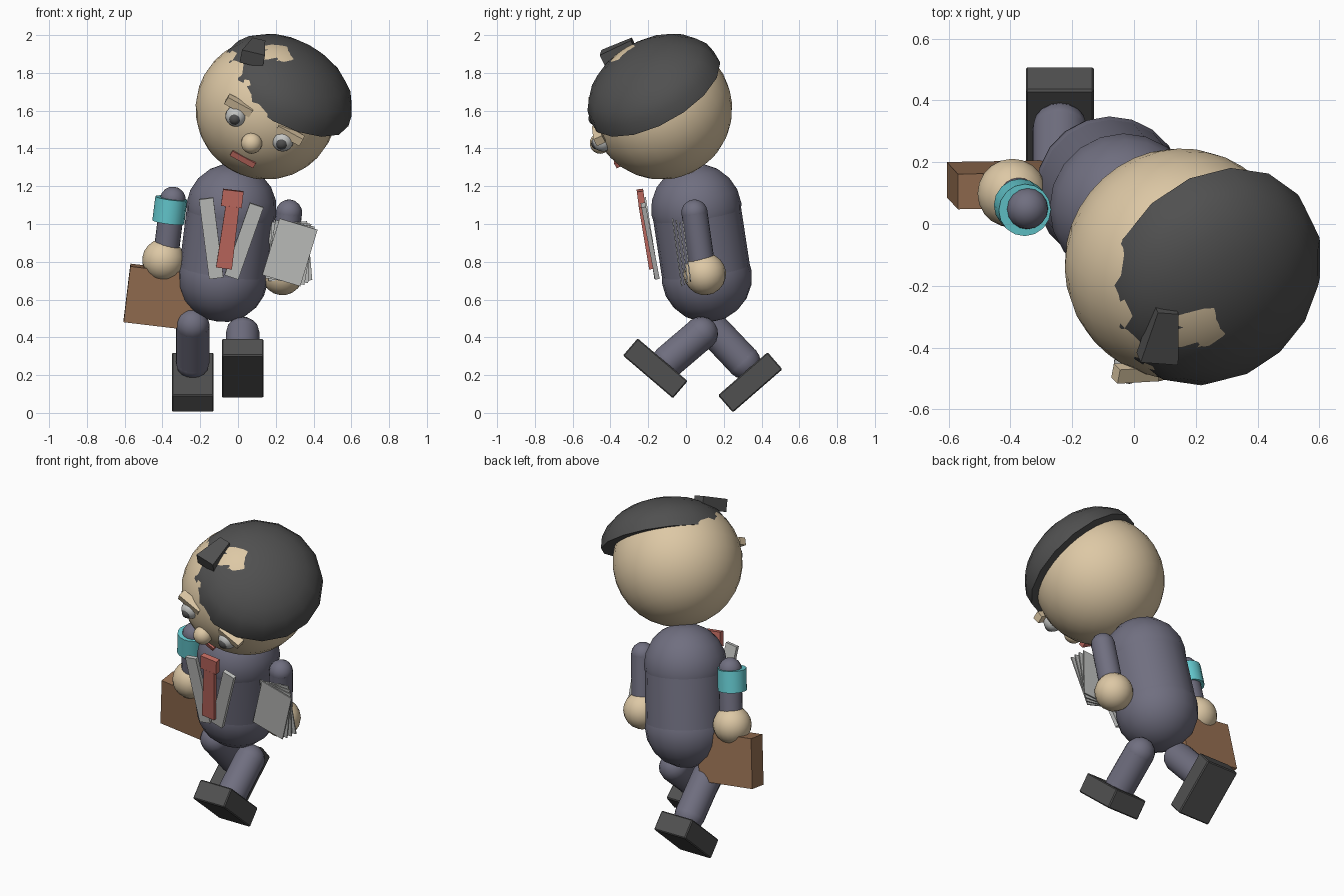
import bpy, bmesh, math
from mathutils import Vector, Matrix

if "Cube" in bpy.data.objects:
    bpy.data.objects.remove(bpy.data.objects["Cube"])


def srgb(r, g, b):
    return tuple((c / 255 / 12.92) if c < 11 else ((c / 255 + 0.055) / 1.055) ** 2.4 for c in (r, g, b)) + (1,)


def material(name, *rgb):
    m = bpy.data.materials.new(name)
    m.diffuse_color = srgb(*rgb)
    m.use_nodes = True
    m.node_tree.nodes["Principled BSDF"].inputs["Base Color"].default_value = m.diffuse_color
    return m


SKIN = material("skin", 221, 200, 165)
SUIT = material("suit_grey_blue", 112, 111, 128)
DARK = material("charcoal", 80, 80, 80)
WHITE = material("paper_white", 196, 197, 195)
RED = material("tie_red", 196, 108, 98)
BROWN = material("case_brown", 152, 113, 83)
TEAL = material("armband_teal", 102, 204, 210)


def frame(up, side):
    """Rotation whose z is up and whose x is close to side."""
    z = Vector(up).normalized()
    x = Vector(side)
    x = (x - z * x.dot(z)).normalized()
    return Matrix((x, z.cross(x), z)).transposed().to_4x4()


BODY = frame((0.12, -0.13, 0.985), (1, 0, 0))
HEAD = frame((0.45, -0.435, 0.78), (0.88, 0.05, -0.47))


def finish(bm, name, mat, matrix, smooth=True):
    bmesh.ops.transform(bm, matrix=matrix, verts=bm.verts)
    bmesh.ops.recalc_face_normals(bm, faces=bm.faces)
    me = bpy.data.meshes.new(name)
    bm.to_mesh(me)
    bm.free()
    me.materials.append(mat)
    if smooth:
        me.polygons.foreach_set("use_smooth", [True] * len(me.polygons))
        me.set_sharp_from_angle(angle=math.radians(35))
    ob = bpy.data.objects.new(name, me)
    bpy.context.collection.objects.link(ob)
    return ob


def ball(name, pos, r, mat, rot=BODY, seg=20):
    bm = bmesh.new()
    bmesh.ops.create_uvsphere(bm, u_segments=seg, v_segments=seg // 2, radius=r)
    return finish(bm, name, mat, Matrix.Translation(pos) @ rot)


def tube(name, a, b, r, mat, seg=20):
    a, b = Vector(a), Vector(b)
    bm = bmesh.new()
    bmesh.ops.create_cone(bm, cap_ends=True, segments=seg, radius1=r, radius2=r, depth=(b - a).length)
    rot = frame(b - a, (1, 0, 0))
    return finish(bm, name, mat, Matrix.Translation((a + b) / 2) @ rot)


def box(name, pos, size, mat, rot=BODY, taper=1.0, bevel=0.0):
    """Box; taper scales the width of its top end."""
    bm = bmesh.new()
    bmesh.ops.create_cube(bm, size=1)
    for v in bm.verts:
        k = taper if v.co.z > 0 else 1
        v.co = Vector((v.co.x * size[0] * k, v.co.y * size[1], v.co.z * size[2]))
    if bevel:
        bmesh.ops.bevel(bm, geom=bm.edges[:], offset=bevel, segments=1, affect='EDGES')
    return finish(bm, name, mat, Matrix.Translation(pos) @ rot, smooth=False)


def limb(name, a, b, r, mat):
    """Rounded limb: a tube with a ball at each end."""
    tube(name, a, b, r * 0.985, mat)
    rot = frame(Vector(b) - Vector(a), (1, 0, 0))
    ball(name + "_top", a, r, mat, rot, 16)
    ball(name + "_end", b, r, mat, rot, 16)


# Torso
chest, belly = (-0.035, 0.055, 1.08), (-0.08, 0.11, 0.72)
tube("torso", belly, chest, 0.235, SUIT)
ball("chest", chest, 0.24, SUIT)
ball("belly", belly, 0.24, SUIT)

# Head
HC, HR = Vector((0.15, -0.13, 1.61)), 0.375
ball("head", HC, HR, SKIN, HEAD, 32)


def on_face(x, z, lift=0.0):
    """Point on the front of the head, pushed outward by lift."""
    dx, dz = x - HC.x, z - HC.z
    d = Vector((dx, -math.sqrt(HR * HR - dx * dx - dz * dz), dz))
    return HC + d * (1 + lift / HR)


# Hair cap: half of a flattened ball, with the crown just showing through
bm = bmesh.new()
bmesh.ops.create_uvsphere(bm, u_segments=16, v_segments=12, radius=1)
geom = bm.verts[:] + bm.edges[:] + bm.faces[:]
bmesh.ops.bisect_plane(bm, geom=geom, dist=1e-4, plane_co=(0, 0, 0), plane_no=(0, 0, -1), clear_outer=True)
bmesh.ops.holes_fill(bm, edges=[e for e in bm.edges if e.is_boundary], sides=0)
finish(bm, "hair", DARK, Matrix.Translation((0.249, -0.162, 1.70)) @ HEAD @ Matrix.Diagonal((0.382, 0.382, 0.251, 1)))

# Forelock
box("forelock", (0.09, -0.355, 1.91), (0.125, 0.075, 0.18), DARK,
    frame((0.03, 0.17, 0.075), (1, 0, -0.2)), taper=0.55)

# Face
for side, x, z, bx, bz in (("right", -0.015, 1.57, 0.008, 1.627), ("left", 0.24, 1.435, 0.272, 1.477)):
    ball(side + "_eye", on_face(x, z, -0.01), 0.056, WHITE, HEAD)
    fwd = HEAD.to_3x3() @ Vector((0, -1, 0))
    ball(side + "_pupil", on_face(x, z, -0.01) + fwd * 0.031, 0.034, DARK, HEAD, 16)
    box(side + "_brow", on_face(bx, bz, 0.004), (0.15, 0.05, 0.045), SKIN, HEAD)
ball("nose", on_face(0.073, 1.43, 0.005), 0.056, SKIN, HEAD)
box("mouth", on_face(0.027, 1.345, -0.002), (0.14, 0.03, 0.032), RED, HEAD)

# Arms and hands
limb("right_arm", (-0.345, 0.05, 1.13), (-0.38, 0.09, 0.85), 0.068, SUIT)
ball("right_hand", (-0.395, 0.1, 0.81), 0.112, SKIN)
tube("armband", (-0.369, 0.062, 1.01), (-0.353, 0.045, 1.137), 0.085, TEAL, 16)
limb("left_arm", (0.27, 0.045, 1.06), (0.24, 0.085, 0.78), 0.07, SUIT)
ball("left_hand", (0.235, 0.1, 0.735), 0.112, SKIN)

# Legs and shoes
for side, x, hip, ankle, shoe, ang in (
        ("right", -0.24, (0.12, 0.465), (0.305, 0.27), (0.34, 0.162), 41),
        ("left", 0.025, (0.08, 0.42), (-0.09, 0.275), (-0.1625, 0.236), -40.5)):
    limb(side + "_leg", (x, *hip), (x, *ankle), 0.09, SUIT)
    box(side + "_shoe", (x, *shoe), (0.22, 0.348, 0.12), DARK,
        Matrix.Rotation(math.radians(ang), 4, 'X'), bevel=0.006)

# Briefcase
box("briefcase", (-0.403, 0.127, 0.613), (0.372, 0.115, 0.3), BROWN)

# Shirt lapels and tie
box("right_lapel", (-0.142, -0.19, 0.925), (0.076, 0.025, 0.43), WHITE, frame((-0.055, -0.07, 0.43), (1, 0, 0)))
box("left_lapel", (0.032, -0.19, 0.91), (0.076, 0.025, 0.41), WHITE, frame((0.13, -0.07, 0.37), (1, 0, 0)))
box("tie_blade", (-0.052, -0.211, 0.93), (0.085, 0.025, 0.335), RED, frame((0.045, -0.055, 0.33), (1, 0, 0)), taper=0.85)
box("tie_knot", (-0.03, -0.238, 1.135), (0.11, 0.035, 0.088), RED)

# Fanned sheets of paper
for i, roll in enumerate((17, 10, 3, -5)):
    box("paper_%d" % (i + 1), (0.275, -0.047 + i * 0.017, 0.85), (0.21, 0.007, 0.315), WHITE,
        frame((math.sin(math.radians(roll)), -0.13, math.cos(math.radians(roll))), (1, 0, 0)))
